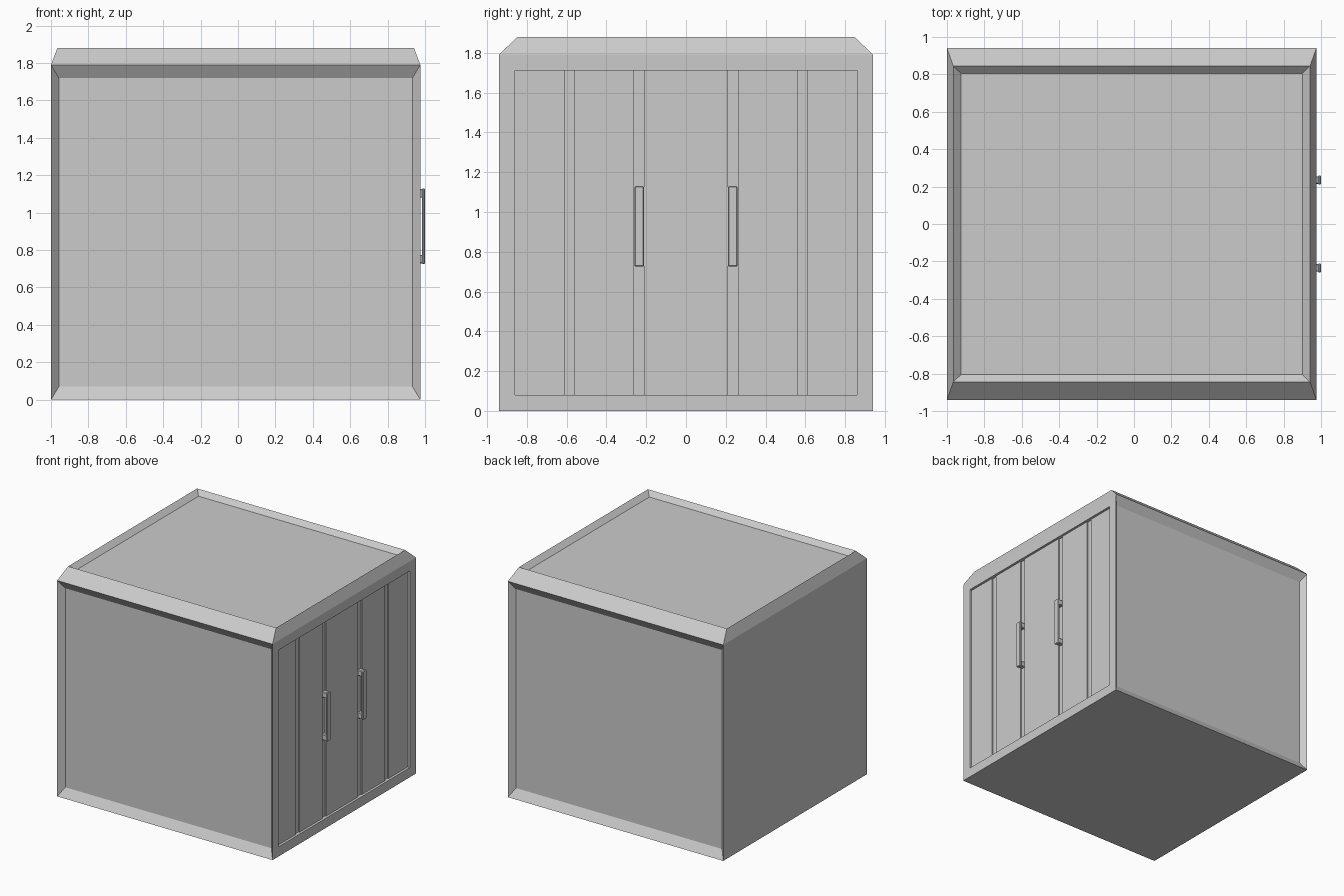
import bpy, bmesh
from mathutils import Vector

if "Cube" in bpy.data.objects:
    bpy.data.objects.remove(bpy.data.objects["Cube"])

X0, X1, Y, Z1, Z2 = -1.0, 0.975, 0.94, 1.79, 1.88


def finish(bm, name):
    bmesh.ops.recalc_face_normals(bm, faces=bm.faces)
    mesh = bpy.data.meshes.new(name)
    bm.to_mesh(mesh)
    bm.free()
    obj = bpy.data.objects.new(name, mesh)
    bpy.context.collection.objects.link(obj)
    return obj


def face_towards(bm, direction):
    d = Vector(direction)
    return max((f for f in bm.faces if f.normal.dot(d) > 0.99), key=lambda f: f.calc_area())


def inset(bm, face, scale, move):
    """Step a face inwards: scale about its centre, then move."""
    centre = face.calc_center_median()
    new = bmesh.ops.extrude_discrete_faces(bm, faces=[face])["faces"][0]
    bmesh.ops.translate(bm, verts=new.verts, vec=-centre)
    bmesh.ops.scale(bm, verts=new.verts, vec=scale)
    bmesh.ops.translate(bm, verts=new.verts, vec=centre + Vector(move))
    return new


def box(name, x, y, z, bevel=0.0):
    bm = bmesh.new()
    bmesh.ops.create_cube(bm, size=1)
    for v in bm.verts:
        for i, (a, b) in enumerate((x, y, z)):
            v.co[i] = b if v.co[i] > 0 else a
    if bevel:
        bmesh.ops.bevel(bm, geom=bm.edges[:], offset=bevel, segments=1, affect='EDGES')
    return finish(bm, name)


# Main shell: box with chamfered roof rim
bm = bmesh.new()
bmesh.ops.create_cube(bm, size=1)
for v in bm.verts:
    v.co = (X1 if v.co.x > 0 else X0, Y if v.co.y > 0 else -Y, Z1 if v.co.z > 0 else 0)
bm.normal_update()

# Roof chamfer, then sunken roof panel
top = inset(bm, face_towards(bm, (0, 0, 1)), (1.907 / 1.975, 1.69 / 1.88, 1), (0, 0, Z2 - Z1))
inset(bm, top, (1.825 / 1.907, 1.61 / 1.69, 1), (0, 0, -0.038))

# Sloped recesses in front and back walls
for s in (-1, 1):
    inset(bm, face_towards(bm, (0, s, 0)), (1.89 / 1.975, 1, 1.65 / Z1), (0, -s * 0.045, 0))

# Straight-walled door opening
frame = inset(bm, face_towards(bm, (1, 0, 0)), (1, 1.72 / 1.88, 1.63 / Z1), (0, 0, 0))
inset(bm, frame, (1, 1, 1), (-0.03, 0, 0))
finish(bm, "container_shell")

# Door panels separated by shallow grooves
for i, y in enumerate(((-0.86, -0.61), (-0.56, -0.26), (-0.21, 0.21), (0.26, 0.56), (0.61, 0.86))):
    box(f"door_panel_{i + 1}", (0.94, 0.955), y, (0.08, 1.71))

# Pull handles: bar on two feet
for side, s in (("left", -1), ("right", 1)):
    y = s * 0.235
    box(f"handle_bar_{side}", (0.983, 1.0), (y - 0.024, y + 0.024), (0.725, 1.13), 0.005)
    for end, z in (("lower", 0.728), ("upper", 1.08)):
        box(f"handle_foot_{side}_{end}", (0.943, 0.99), (y - 0.02, y + 0.02), (z, z + 0.047), 0.005)
